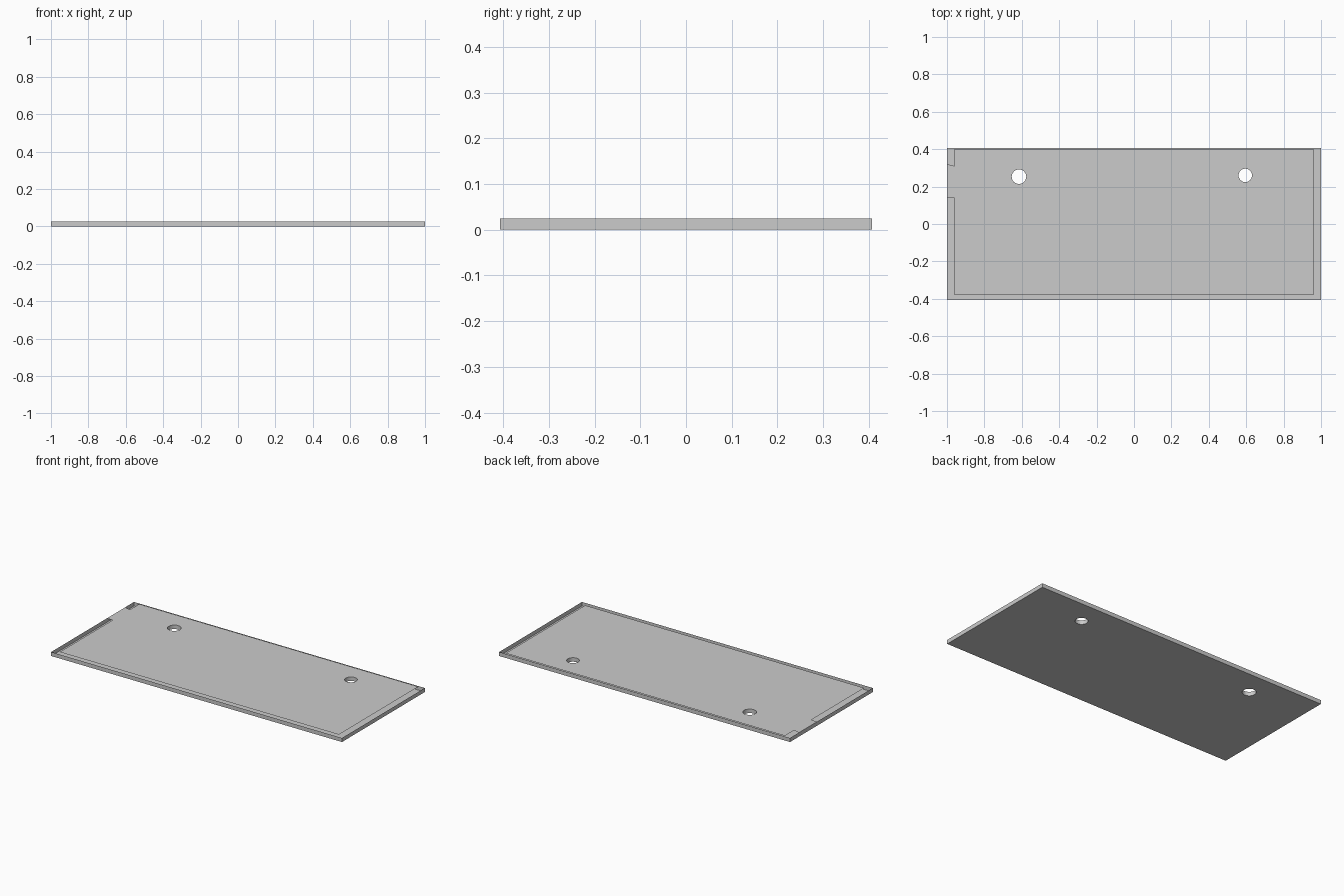
import bpy, bmesh
from math import cos, sin, pi
from mathutils import Vector

if "Cube" in bpy.data.objects:
    bpy.data.objects.remove(bpy.data.objects["Cube"])

HX, HY, H = 1.0, 0.407, 0.025
HOLES = [(-0.615, 0.253, 0.039), (0.595, 0.26, 0.036)]
SEG = 24


def finish(name, bm):
    mesh = bpy.data.meshes.new(name)
    bm.to_mesh(mesh)
    bm.free()
    obj = bpy.data.objects.new(name, mesh)
    bpy.context.collection.objects.link(obj)
    return obj


def circle(x, y, r):
    return [(x + r * cos(2 * pi * i / SEG), y + r * sin(2 * pi * i / SEG)) for i in range(SEG)]


def sheet(name, outline, z, up):
    """Flat sheet with the two round holes left open."""
    bm = bmesh.new()
    for loop in [outline] + [circle(*h) for h in HOLES]:
        vs = [bm.verts.new((x, y, z)) for x, y in loop]
        for a, b in zip(vs, vs[1:] + vs[:1]):
            bm.edges.new((a, b))
    bmesh.ops.triangle_fill(bm, edges=bm.edges[:], use_beauty=True,
                            use_dissolve=False, normal=Vector((0, 0, up)))
    for f in bm.faces:
        f.normal_update()
        if f.normal.z * up < 0:
            f.normal_flip()
    return finish(name, bm)


def band(name, loop, inward=False):
    """Upright strip following a closed counter-clockwise outline."""
    bm = bmesh.new()
    low = [bm.verts.new((x, y, 0)) for x, y in loop]
    top = [bm.verts.new((x, y, H)) for x, y in loop]
    for i in range(len(loop)):
        j = (i + 1) % len(loop)
        f = bm.faces.new((low[i], low[j], top[j], top[i]))
        if inward:
            f.normal_flip()
    return finish(name, bm)


# Base sheet and thin outer wall
outer = [(-HX, -HY), (HX, -HY), (HX, HY), (-HX, HY)]
sheet("base_sheet", outer, 0, -1)
band("outer_wall", outer)

# Inset top panel, with the tab that bridges to the left wall
panel = [(-0.96, -0.38), (0.96, -0.38), (0.96, 0.40), (-0.96, 0.40),
         (-0.96, 0.31), (-HX, 0.32), (-HX, 0.14), (-0.96, 0.14)]
sheet("top_panel", panel, H, 1)

# Hole linings
for i, h in enumerate(HOLES):
    lining = band(f"hole_lining_{i + 1}", circle(*h), inward=True)
    for p in lining.data.polygons:
        p.use_smooth = True
